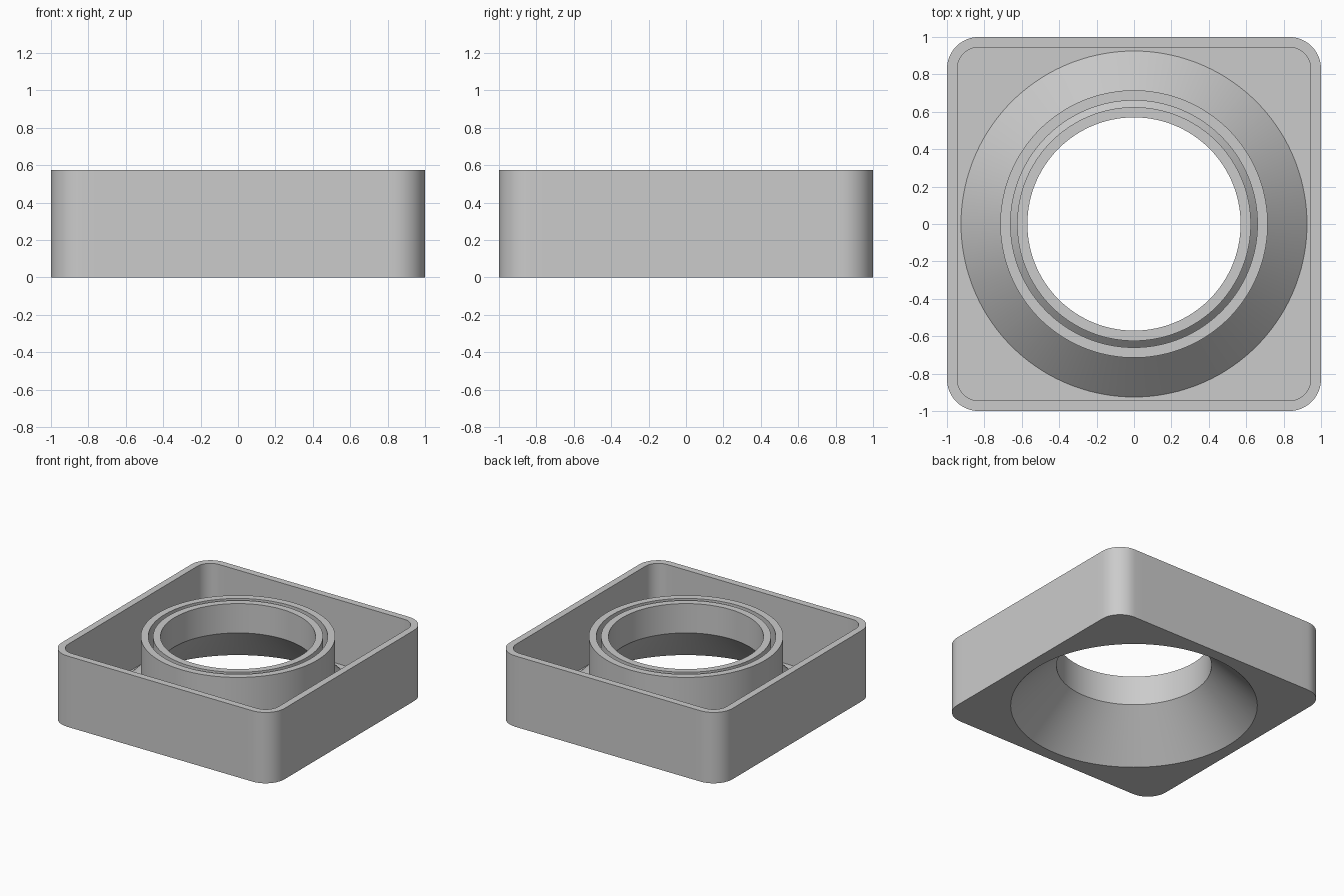
import bpy
import bmesh
from math import sin, cos, tan, atan2, pi

cube = bpy.data.objects.get("Cube")
if cube:
    bpy.data.objects.remove(cube, do_unlink=True)

HEIGHT = 0.575
CORNER = 0.83      # centre of the rounded corners
FLAT_STEPS = 16    # steps along half a side
ARC_STEPS = 10     # steps round a corner


def rounded_square(half, z):
    """Loop of points round a square with rounded corners."""
    radius = half - CORNER
    start = atan2(CORNER, half)
    quarter = [(half, half * tan(start * i / FLAT_STEPS)) for i in range(FLAT_STEPS)]
    for i in range(ARC_STEPS + 1):
        a = pi / 2 * i / ARC_STEPS
        quarter.append((CORNER + radius * cos(a), CORNER + radius * sin(a)))
    # mirror over the diagonal, stopping short of the next side's first point
    quarter += [(y, x) for x, y in reversed(quarter[1:FLAT_STEPS])]
    points = []
    for _ in range(4):
        points += [(x, y, z) for x, y in quarter]
        quarter = [(-y, x) for x, y in quarter]
    return points


def circle(radius, z):
    """Loop whose points lie on the same rays as the outer square."""
    angles = [atan2(y, x) for x, y, _ in rounded_square(1, 0)]
    return [(radius * cos(a), radius * sin(a), z) for a in angles]


# Closed cross-section: box wall, floor, funnel, collar, groove, bore, underside
loops = [
    rounded_square(1.0, 0),
    rounded_square(1.0, HEIGHT),
    rounded_square(0.945, HEIGHT),
    rounded_square(0.945, 0.055),
]
funnel_profile = [
    (0.925, 0.055), (0.715, 0.265),                   # funnel top side
    (0.715, HEIGHT), (0.66, HEIGHT),                  # outer collar
    (0.66, 0.32), (0.625, 0.355),                     # sloped groove bottom
    (0.625, HEIGHT), (0.57, HEIGHT),                  # inner collar
    (0.57, 0.337), (0.907, 0),                        # bore and funnel underside
]
loops += [circle(r, z) for r, z in funnel_profile]

bm = bmesh.new()
rings = [[bm.verts.new(p) for p in loop] for loop in loops]
for a, b in zip(rings, rings[1:] + rings[:1]):
    n = len(a)
    for i in range(n):
        j = (i + 1) % n
        bm.faces.new((a[i], a[j], b[j], b[i]))
bmesh.ops.recalc_face_normals(bm, faces=bm.faces)

mesh = bpy.data.meshes.new("funnel_housing")
bm.to_mesh(mesh)
bm.free()
housing = bpy.data.objects.new("funnel_housing", mesh)
bpy.context.collection.objects.link(housing)

# Plain grey material
grey = bpy.data.materials.new("light_grey")
grey.use_nodes = True
colour = (0.6, 0.6, 0.6, 1)
grey.diffuse_color = colour
grey.node_tree.nodes["Principled BSDF"].inputs["Base Color"].default_value = colour
mesh.materials.append(grey)

# Smooth round walls with sharp rims
bpy.ops.object.select_all(action='DESELECT')
housing.select_set(True)
bpy.context.view_layer.objects.active = housing
bpy.ops.object.shade_smooth_by_angle(angle=pi / 6)
